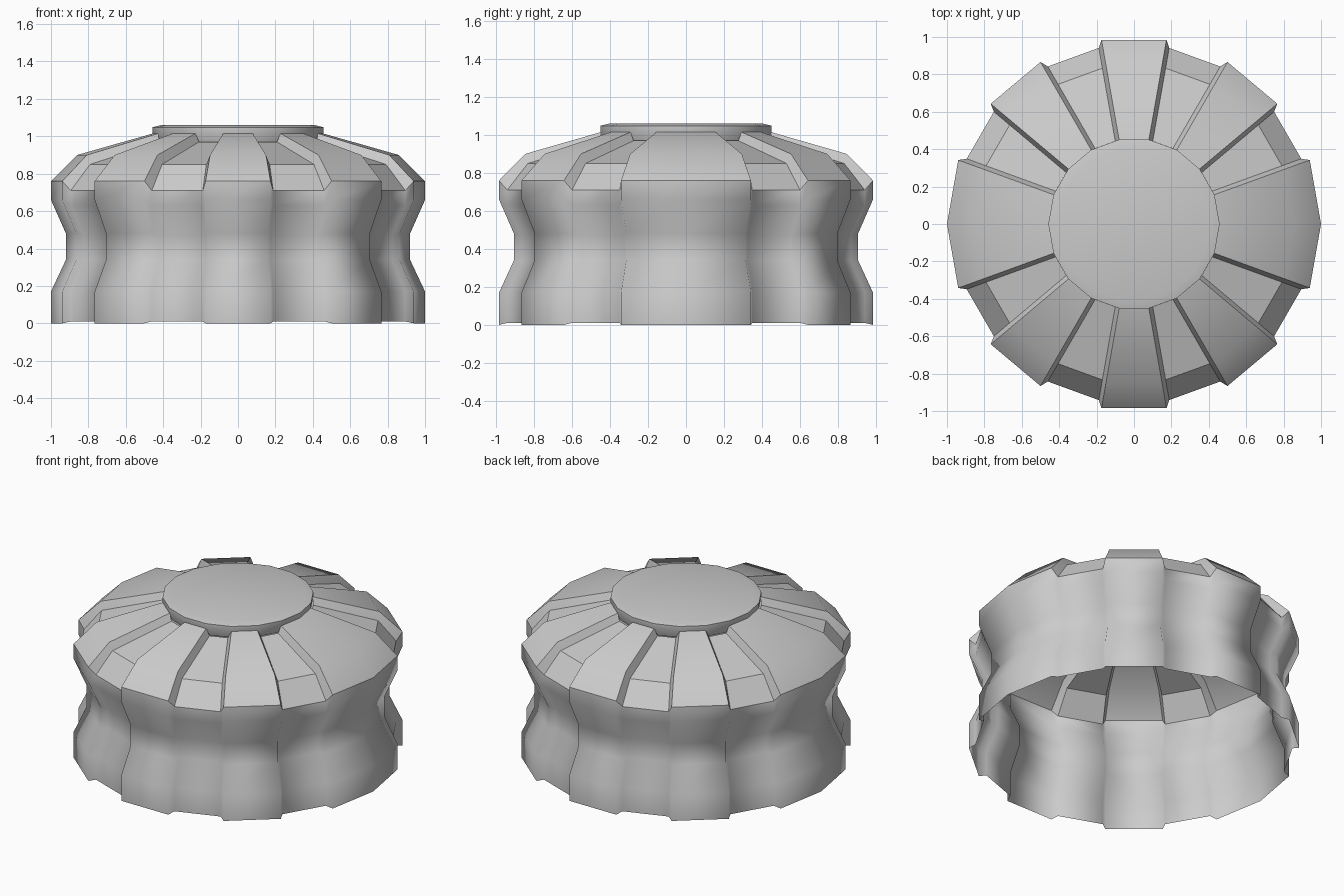
import bpy, bmesh
from math import radians, cos, sin

if "Cube" in bpy.data.objects:
    bpy.data.objects.remove(bpy.data.objects["Cube"])

# Profiles (radius, z) from the open hem up to the roof's inner edge
RAISED = [(1, 0), (1, .17), (.92, .34), (.92, .48), (1, .66), (1, .76), (.86, .90), (.455, 1.015)]
SUNKEN = [(.96, .01), (.96, .17), (.885, .34), (.885, .47), (.96, .63), (.96, .71), (.85, .85), (.455, .97)]
ROOF_ROW = 5          # row where the wall meets the roof
GROOVE = .022         # width of the sloped step between panels


def point(profile, row, angle, inset=0):
    r, z = profile[row]
    a = radians(angle) + inset * GROOVE / r
    return (r * cos(a), r * sin(a), z)


def finish(bm, name):
    mesh = bpy.data.meshes.new(name)
    bmesh.ops.recalc_face_normals(bm, faces=bm.faces)
    bm.to_mesh(mesh)
    bm.free()
    obj = bpy.data.objects.new(name, mesh)
    bpy.context.collection.objects.link(obj)
    return obj


# Panelled shell: 18 segments, raised and sunken in turn, doubled at the two sides
raised = [(k % 9) % 2 == 0 for k in range(18)]
columns = []
for k in range(18):
    a = 20 * k
    prev, cur = raised[k - 1], raised[k]
    if prev and not cur:
        columns += [(RAISED, a, 0), (SUNKEN, a, 1)]
    elif cur and not prev:
        columns += [(SUNKEN, a, -1), (RAISED, a, 0)]
    else:
        columns.append((RAISED, a, 0))

bm = bmesh.new()
rows = len(RAISED)
grid = [[bm.verts.new(point(p, i, a, s)) for i in range(rows)] for p, a, s in columns]
row_of = {v: i for col in grid for i, v in enumerate(col)}
for c, col in enumerate(grid):
    nxt = grid[(c + 1) % len(grid)]
    for i in range(rows - 1):
        f = bm.faces.new((col[i], nxt[i], nxt[i + 1], col[i + 1]))
        f.smooth = True
bm.normal_update()

# Smooth wall, crisp roof line and roof grooves
for e in bm.edges:
    low = min(row_of[v] for v in e.verts)
    if low >= ROOF_ROW and len(e.link_faces) == 2:
        same_row = row_of[e.verts[0]] == row_of[e.verts[1]]
        if (same_row and low == ROOF_ROW) or e.calc_face_angle(0) > radians(35):
            e.smooth = False
finish(bm, "panelled_shell")

# Top disc with a low rim
bm = bmesh.new()
rings = []
for r, z in [(.44, .965), (.458, 1.015), (.458, 1.048), (.41, 1.06)]:
    rings.append([bm.verts.new((r * cos(radians(20 * k)), r * sin(radians(20 * k)), z)) for k in range(18)])
for low, high in zip(rings, rings[1:]):
    for k in range(18):
        n = (k + 1) % 18
        bm.faces.new((low[k], low[n], high[n], high[k]))
bm.faces.new(rings[-1])
for f in bm.faces:
    f.smooth = True
bm.normal_update()
for e in bm.edges:
    e.smooth = e.calc_face_angle(0) < radians(35)
finish(bm, "top_disc")
